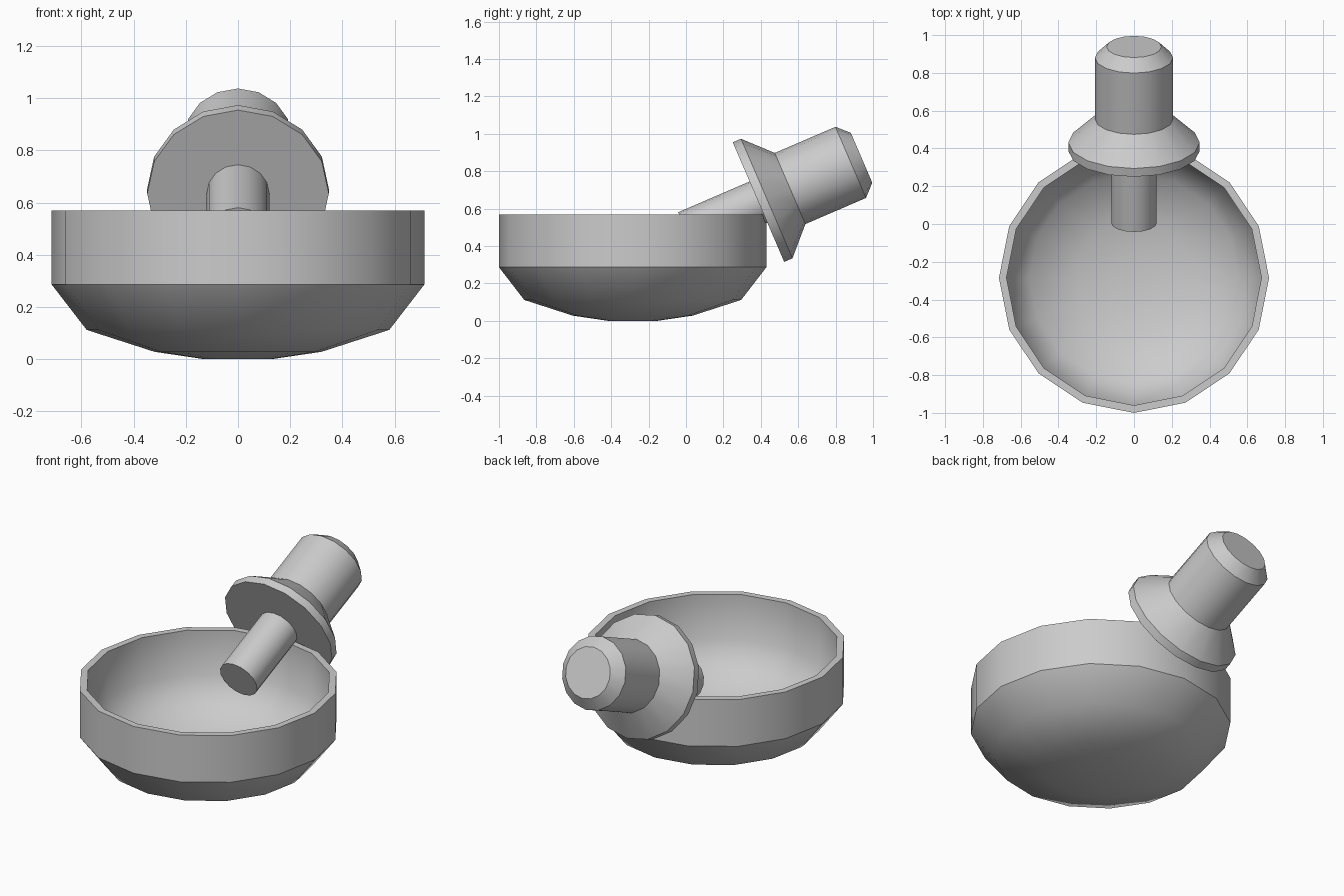
import bpy
import bmesh
import math
from mathutils import Vector

cube = bpy.data.objects.get("Cube")
if cube:
    bpy.data.objects.remove(cube, do_unlink=True)

SIDES = 16

gray = bpy.data.materials.new("plain_gray")
gray.use_nodes = True
color = (0.6, 0.6, 0.6, 1.0)
gray.diffuse_color = color
gray.node_tree.nodes["Principled BSDF"].inputs["Base Color"].default_value = color


def lathe(name, profile, location, tilt=0.0, crease=30.0, smooth_inside=None):
    """Turn a (radius, height) profile around its axis; zero radius makes a pole."""
    bm = bmesh.new()
    rings = []
    for r, h in profile:
        if r == 0:
            rings.append([bm.verts.new((0, 0, h))] * SIDES)
        else:
            angles = [math.tau * i / SIDES for i in range(SIDES)]
            rings.append([bm.verts.new((r * math.cos(a), r * math.sin(a), h)) for a in angles])
    for low, high in zip(rings, rings[1:]):
        for i in range(SIDES):
            j = (i + 1) % SIDES
            corners = dict.fromkeys((low[i], low[j], high[j], high[i]))
            bm.faces.new(list(corners))
    bmesh.ops.recalc_face_normals(bm, faces=bm.faces)
    # Crease the strong bends, leaving the listed inner rings soft
    for f in bm.faces:
        f.smooth = True
    soft = {v for k in (smooth_inside or []) for v in rings[k]}
    for e in bm.edges:
        bend = e.calc_face_angle(0)
        e.smooth = bend < math.radians(crease) or all(v in soft for v in e.verts)
    mesh = bpy.data.meshes.new(name)
    bm.to_mesh(mesh)
    bm.free()
    mesh.materials.append(gray)
    obj = bpy.data.objects.new(name, mesh)
    obj.location = location
    obj.rotation_euler.x = tilt
    bpy.context.collection.objects.link(obj)
    return obj


# Open bowl: underside, outer wall, rim, then the inside down to the floor
bowl_profile = [(0, 0), (0.13, 0.0), (0.32, 0.028), (0.58, 0.112), (0.715, 0.287),
                (0.715, 0.57), (0.675, 0.57), (0.675, 0.30), (0.555, 0.145),
                (0.31, 0.067), (0.13, 0.04), (0, 0.04)]
lathe("bowl", bowl_profile, (0, -0.285, 0), crease=36.5, smooth_inside=[7, 8, 9, 10])

# Tilted tool resting on the back rim; its axis starts at the collar's front face
lean = math.radians(23.3)
collar_center = Vector((0, 0.3875, 0.635))
tilt = lean - math.pi / 2

lathe("rod", [(0, -0.416), (0.12, -0.416), (0.12, 0.02), (0, 0.02)], collar_center, tilt)
lathe("collar", [(0, 0), (0.348, 0), (0.348, 0.048), (0.207, 0.184), (0, 0.184)],
      collar_center, tilt)
lathe("handle", [(0, 0.15), (0.207, 0.15), (0.207, 0.537), (0.145, 0.60), (0, 0.60)],
      collar_center, tilt)
